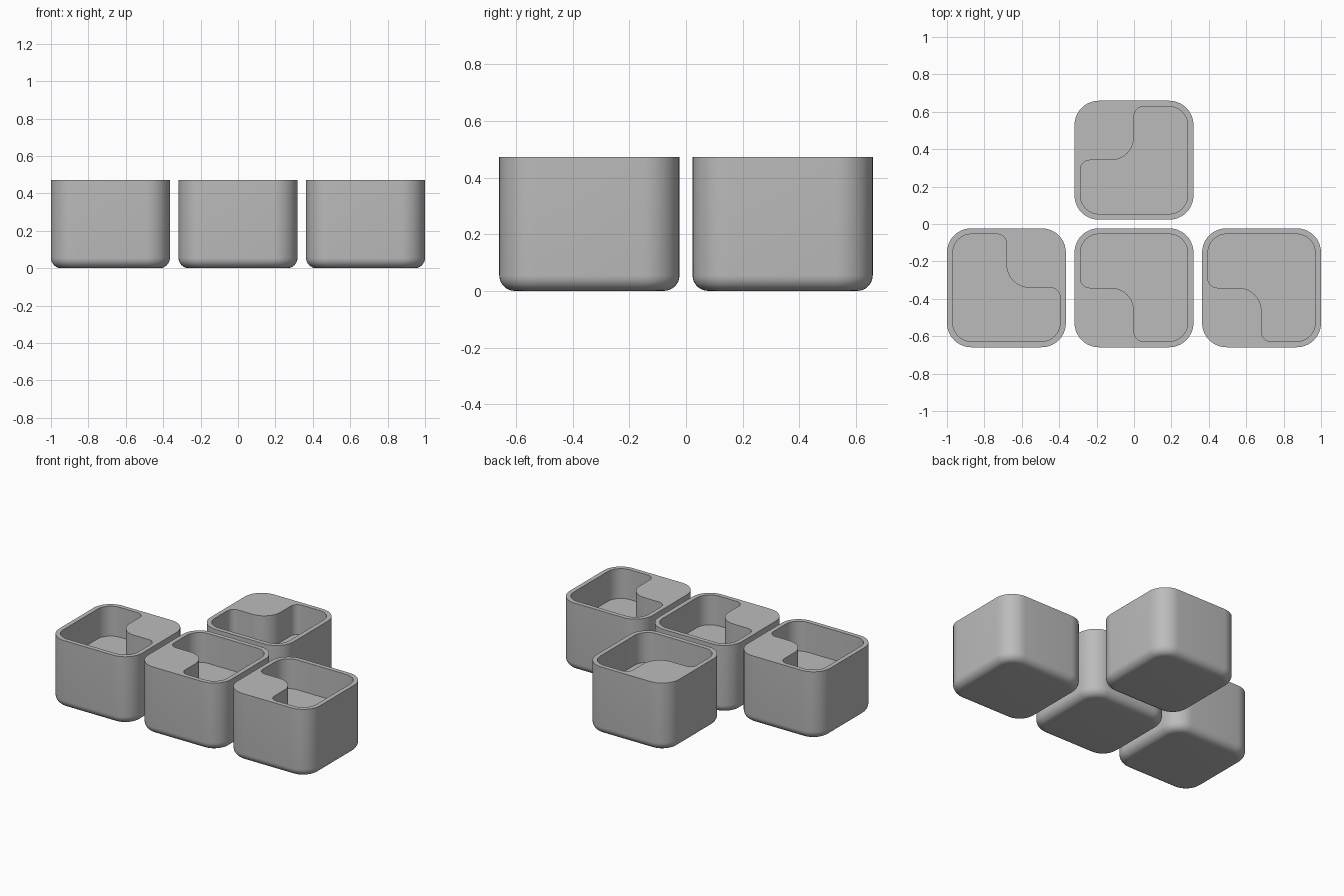
import bpy, bmesh, math
from mathutils import Vector

if "Cube" in bpy.data.objects:
    bpy.data.objects.remove(bpy.data.objects["Cube"])

HALF, HEIGHT, STEP = 0.318, 0.472, 0.682   # cup half width, height, grid spacing
CORNER, FOOT = 0.13, 0.055                 # side corner and bottom edge radii
INNER, FLOOR = 0.287, 0.265                # cavity half width, cavity floor height

grey = bpy.data.materials.new("grey")
grey.diffuse_color = (0.5, 0.5, 0.5, 1)
grey.use_nodes = True
grey.node_tree.nodes["Principled BSDF"].inputs["Base Color"].default_value = grey.diffuse_color


def rounded(corners, segs=10):
    """Outline through (x, y, radius) right-angled corners, each turned into an arc."""
    pts = []
    n = len(corners)
    for i, (x, y, r) in enumerate(corners):
        p = Vector((x, y))
        a = (Vector(corners[i - 1][:2]) - p).normalized()
        b = (Vector(corners[(i + 1) % n][:2]) - p).normalized()
        centre = p + (a + b) * r
        for k in range(segs + 1):
            t = k / segs * math.pi / 2
            pts.append(centre - b * r * math.cos(t) - a * r * math.sin(t))
    return pts


def square(h, r):
    return rounded([(h, -h, r), (h, h, r), (-h, h, r), (-h, -h, r)])


def ring(bm, pts, z):
    return [bm.verts.new((p.x, p.y, z)) for p in pts]


def skin(bm, lower, upper):
    n = len(lower)
    for i in range(n):
        j = (i + 1) % n
        bm.faces.new((lower[i], lower[j], upper[j], upper[i]))


def make_cup(name, x, y, turn):
    bm = bmesh.new()
    # outer shell with rounded bottom edge
    shell = []
    for k in range(9):
        t = k / 8 * math.pi / 2
        inset = FOOT * (1 - math.sin(t))
        shell.append(ring(bm, square(HALF - inset, CORNER - inset),
                          FOOT * (1 - math.cos(t))))
    shell.append(ring(bm, square(HALF, CORNER), HEIGHT))
    bm.faces.new(shell[0][::-1])
    for lower, upper in zip(shell, shell[1:]):
        skin(bm, lower, upper)
    # L-shaped cavity
    c = INNER
    outline = rounded([(0, -c, 0.05), (c, -c, 0.1), (c, c, 0.1),
                       (-c, c, 0.1), (-c, 0, 0.05), (0, 0, 0.125)])
    mouth, base = ring(bm, outline, HEIGHT), ring(bm, outline, FLOOR)
    skin(bm, mouth, base)
    bm.faces.new(base)
    # flat rim between shell and cavity
    edges = [bm.edges.get((loop[i - 1], loop[i]))
             for loop in (shell[-1], mouth) for i in range(len(loop))]
    bmesh.ops.triangle_fill(bm, edges=edges, use_beauty=True, normal=(0, 0, 1))
    bmesh.ops.recalc_face_normals(bm, faces=bm.faces)
    mesh = bpy.data.meshes.new(name)
    bm.to_mesh(mesh)
    bm.free()
    mesh.materials.append(grey)
    cup = bpy.data.objects.new(name, mesh)
    cup.location = (x, y, 0)
    cup.rotation_euler.z = math.radians(turn)
    bpy.context.collection.objects.link(cup)
    bpy.ops.object.select_all(action='DESELECT')
    cup.select_set(True)
    bpy.context.view_layer.objects.active = cup
    bpy.ops.object.shade_smooth_by_angle(angle=math.radians(30))


# three cups in the front row, one behind the middle
make_cup("left_cup", -STEP, -STEP / 2, 180)
make_cup("middle_cup", 0, -STEP / 2, 0)
make_cup("right_cup", STEP, -STEP / 2, 0)
make_cup("back_cup", 0, STEP / 2, -90)
